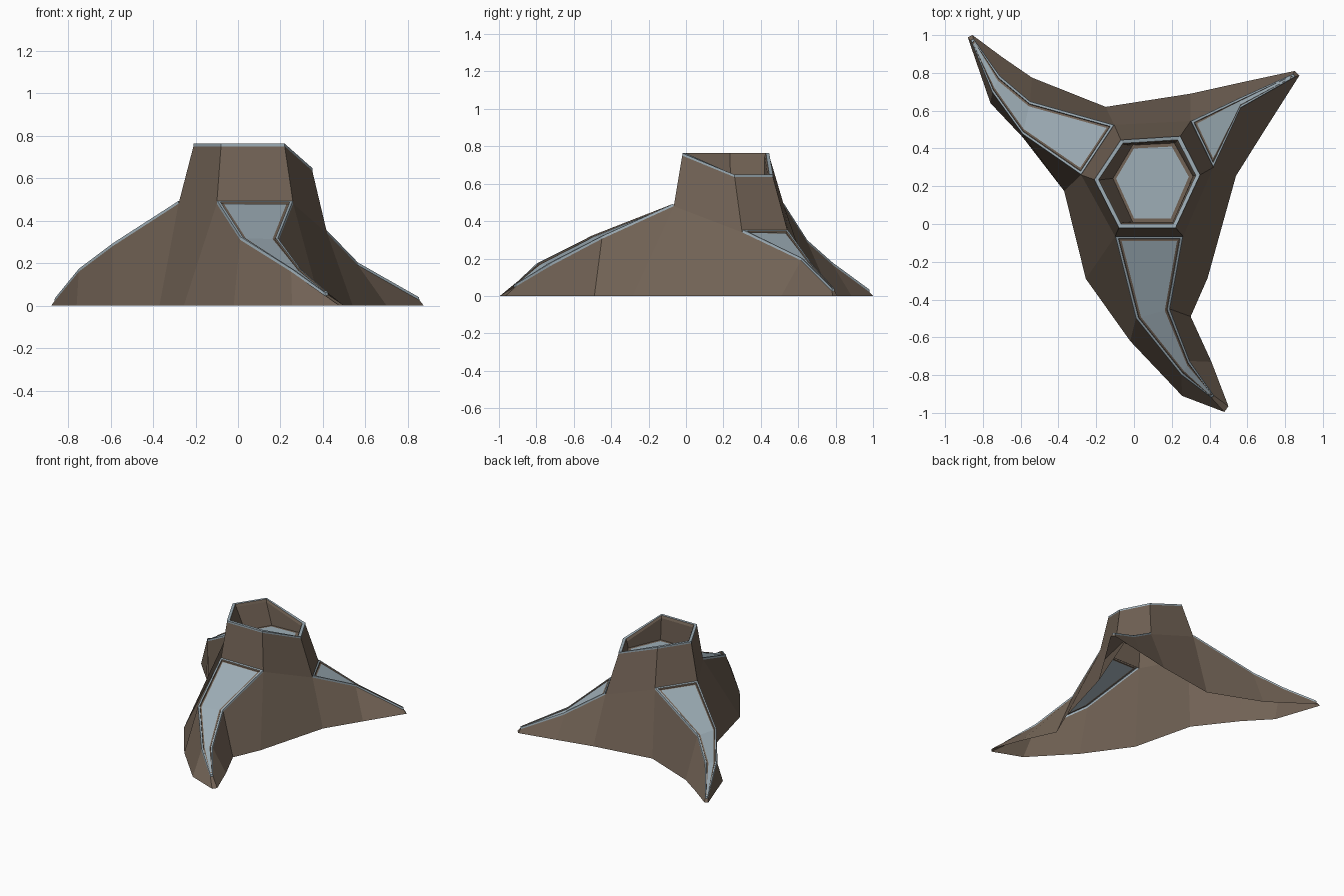
import bpy
from mathutils import Vector as V

if "Cube" in bpy.data.objects:
    bpy.data.objects.remove(bpy.data.objects["Cube"])


def material(name, rgb):
    m = bpy.data.materials.new(name)
    m.diffuse_color = (*rgb, 1)
    m.use_nodes = True
    m.node_tree.nodes["Principled BSDF"].inputs["Base Color"].default_value = m.diffuse_color
    return m


BROWN = material("brown_stone", (0.165, 0.122, 0.09))
GLASS = material("blue_glass", (0.34, 0.42, 0.47))


def build(name, faces, mats):
    """Make an object from a list of (corner points, material index)."""
    verts, index, polys = [], {}, []
    for pts, _ in faces:
        poly = []
        for p in pts:
            k = tuple(round(c, 5) for c in p)
            if k not in index:
                index[k] = len(verts)
                verts.append(k)
            if index[k] not in poly:
                poly.append(index[k])
        polys.append(poly)
    me = bpy.data.meshes.new(name)
    me.from_pydata(verts, [], polys)
    for m in mats:
        me.materials.append(m)
    for poly, (_, mi) in zip(me.polygons, faces):
        poly.material_index = mi
    ob = bpy.data.objects.new(name, me)
    bpy.context.collection.objects.link(ob)
    return ob


def strip(upper, lower, mi=0, closed=False):
    n = len(upper)
    return [([upper[i], lower[i], lower[(i + 1) % n], upper[(i + 1) % n]], mi)
            for i in range(n if closed else n - 1)]


def ground(pts):
    return [V((x, y, 0)) for x, y in pts]


def path(pts):
    return [V(p) for p in pts]


# Ridge edges of the three legs, from the tower down to the tip
a_west = path([(-.28, .26, .48), (-.59, .475, .28), (-.75, .695, .16), (-.865, .972, .02)])
a_east = path([(-.105, .525, .48), (-.55, .65, .285), (-.71, .785, .165), (-.85, .982, .02)])
b_north = path([(.30, .545, .34), (.56, .668, .165), (.842, .795, .025)])
b_south = path([(.42, .30, .34), (.565, .615, .19), (.855, .78, .025)])
c_west = path([(-.10, -.065, .48), (.01, -.50, .31), (.25, -.80, .16), (.41, -.92, .045)])
c_east = path([(.26, -.065, .48), (.19, -.45, .305), (.295, -.725, .16), (.425, -.91, .05)])

# Footprints of the three walls
foot_west = ground([(-.88, .988), (-.76, .64), (-.59, .46), (-.37, .175),
                    (-.255, -.29), (-.02, -.62), (.255, -.91), (.478, -.995)])
foot_north = ground([(-.855, 1.0), (-.70, .885), (-.54, .775), (-.15, .62),
                     (.30, .69), (.57, .75), (.85, .81)])
foot_east = ground([(.875, .785), (.70, .51), (.54, .255), (.39, -.285),
                    (.30, -.49), (.41, -.73), (.50, -.965)])

# Outer shell, open underneath
top = path([(-.21, .235, .75), (-.08, -.02, .75), (.22, -.02, .75),
            (.35, .26, .635), (.245, .465, .635), (-.07, .445, .75)])
waist = [a_west[0], c_west[0], c_east[0], b_south[0], b_north[0], a_east[0]]
shell = strip(top, waist, closed=True)
shell += strip(a_west[::-1] + c_west, foot_west)
shell += strip(a_east[::-1] + b_north, foot_north)
shell += strip(b_south[::-1] + c_east, foot_east)
for l, r, fl, fr in ((a_west, a_east, foot_west[0], foot_north[0]),
                     (b_north, b_south, foot_north[-1], foot_east[0]),
                     (c_west, c_east, foot_west[-1], foot_east[-1])):
    shell.append(([l[-1], fl, fr, r[-1]], 0))
build("outer_shell", shell, [BROWN])


# Framed glass panels on the leg ridges
def shrink(left, right, t, dz):
    l, r = [], []
    for a, b in zip(left, right):
        d = b - a
        s = d * min(0.3, t / d.length)
        l.append(a + s)
        r.append(b - s)
    for p in (l, r):
        first, last = (p[1] - p[0]).normalized(), (p[-2] - p[-1]).normalized()
        p[0] = p[0] + first * t
        p[-1] = p[-1] + last * t
    up = V((0, 0, dz))
    return [p + up for p in l], [p + up for p in r]


def panel(name, left, right):
    levels = [(0, 0), (.002, .014), (.014, .014), (.017, .006), (.028, .008)]
    rings = [shrink(left, right, t, dz) for t, dz in levels]
    loops = [l + r[::-1] for l, r in rings]
    frame = []
    for i in range(len(levels) - 1):
        frame += strip(loops[i], loops[i + 1], 1 if i < 2 else 0, closed=True)
    build(name + "_frame", frame, [BROWN, GLASS])
    build(name + "_glass", strip(*rings[-1]), [GLASS])


panel("back_left_leg", a_east, a_west)
panel("back_right_leg", b_south, b_north)
panel("front_leg", c_west, c_east)


# Tower rim, inner well and glass floor
def hexring(s, dz):
    c = V((.07, .225, 0))
    return [V((c.x + (p.x - c.x) * s, c.y + (p.y - c.y) * s, p.z + dz)) for p in top]


rim = [hexring(1, 0), hexring(1, .013), hexring(.92, .013), hexring(.89, -.005)]
floor = path([(-.095, .24, .58), (0, .03, .58), (.195, .03, .58),
              (.29, .25, .58), (.20, .41, .58), (0, .40, .58)])
well = [p + (p - V((.07, .225, .58))) * .1 for p in floor]
faces = strip(rim[0], rim[1], 1, True) + strip(rim[1], rim[2], 1, True)
faces += strip(rim[2], rim[3], 0, True) + strip(rim[3], well, 0, True)
faces += strip(well, floor, 0, True)
build("tower_rim_and_well", faces, [BROWN, GLASS])
build("tower_floor_glass", [(floor, 0)], [GLASS])
